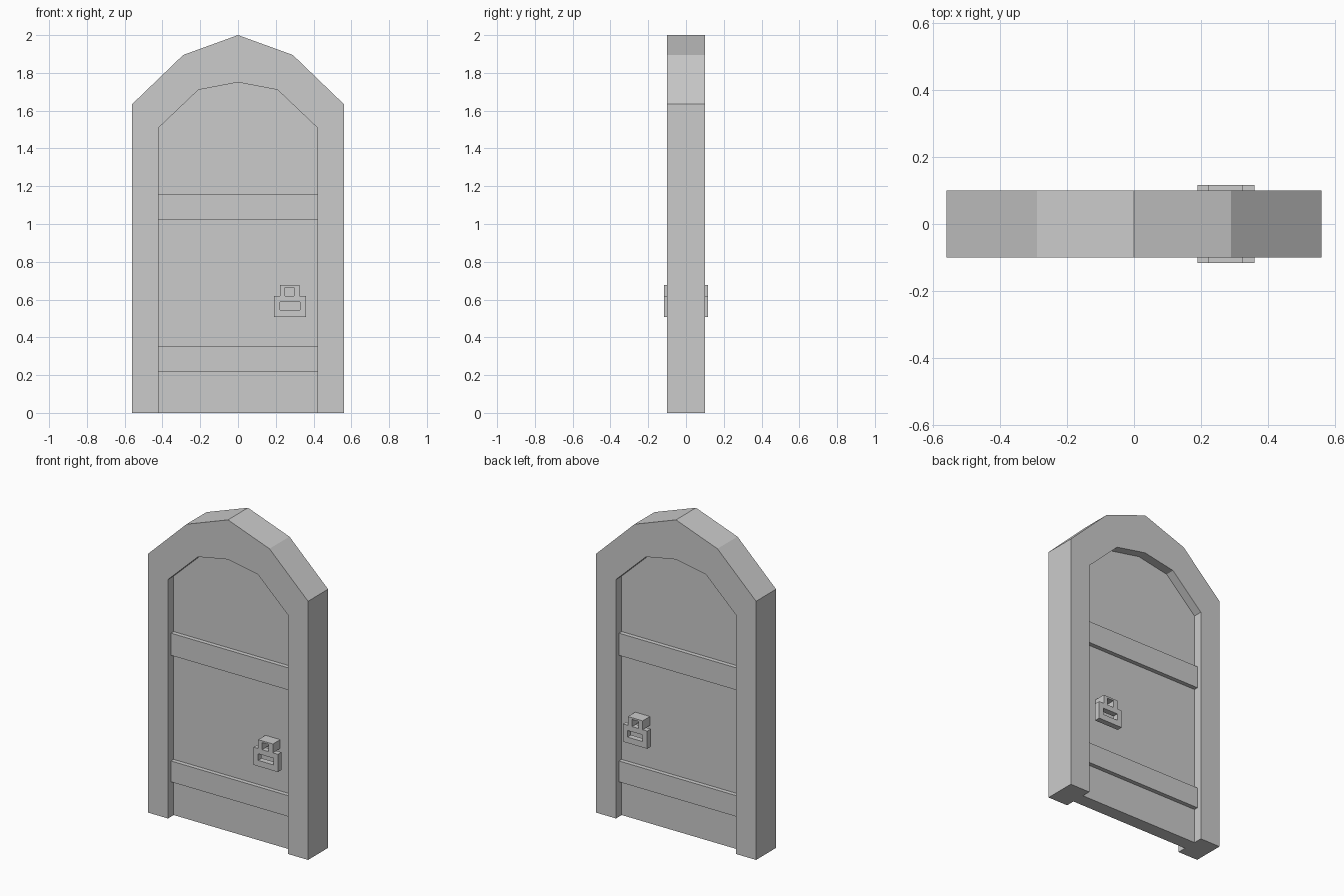
import bpy, bmesh

cube = bpy.data.objects.get("Cube")
if cube:
    bpy.data.objects.remove(cube, do_unlink=True)

grey = bpy.data.materials.new("plain grey")
grey.use_nodes = True
COLOUR = (0.6, 0.6, 0.6, 1)
grey.diffuse_color = COLOUR
grey.node_tree.nodes["Principled BSDF"].inputs["Base Color"].default_value = COLOUR


def mirrored(half):
    """Complete a right-hand outline that ends on the centre line."""
    return half + [(-x, z) for x, z in reversed(half[:-1])]


def slab(name, outline, y0, y1):
    """Extrude an outline in x and z from y0 to y1."""
    bm = bmesh.new()
    face = bm.faces.new([bm.verts.new((x, y0, z)) for x, z in outline])
    new = bmesh.ops.extrude_face_region(bm, geom=[face])["geom"]
    for v in new:
        if isinstance(v, bmesh.types.BMVert):
            v.co.y = y1
    bmesh.ops.recalc_face_normals(bm, faces=bm.faces)
    mesh = bpy.data.meshes.new(name)
    bm.to_mesh(mesh)
    bm.free()
    mesh.materials.append(grey)
    obj = bpy.data.objects.new(name, mesh)
    bpy.context.collection.objects.link(obj)
    return obj


def rect(x0, x1, z0, z1):
    return [(x0, z0), (x1, z0), (x1, z1), (x0, z1)]


def cut(obj, outline):
    """Punch an outline through a part from front to back."""
    cutter = slab(obj.name + "_cutter", outline, -0.3, 0.3)
    cutter.hide_render = True
    cutter.hide_set(True)
    cutter.display_type = 'WIRE'
    mod = obj.modifiers.new("opening", 'BOOLEAN')
    mod.operation = 'DIFFERENCE'
    mod.solver = 'EXACT'
    mod.object = cutter


# Arched frame: one outline going round the outside and back along the opening
outer = mirrored([(0.56, 0), (0.56, 1.635), (0.29, 1.895), (0, 2)])
inner = mirrored([(0.42, 0), (0.42, 1.51), (0.21, 1.71), (0, 1.75)])
slab("frame", outer + inner[::-1], -0.1, 0.1)

# Recessed door leaf and its two cross bands
slab("door", inner, -0.043, 0.043)
for name, z0, z1 in (("lower_band", 0.22, 0.352), ("upper_band", 1.02, 1.16)):
    slab(name, rect(-0.42, 0.42, z0, z1), -0.07, 0.07)

# Handle on each side: a pull ring hung from a bracket
for side, s in (("front", -1), ("back", 1)):
    ring = slab(side + "_handle_ring", rect(0.19, 0.36, 0.508, 0.62), s * 0.08, s * 0.116)
    cut(ring, rect(0.222, 0.328, 0.545, 0.587))
    bracket = [(0.222, 0.62), (0.25, 0.62), (0.25, 0.665), (0.296, 0.665),
               (0.296, 0.62), (0.325, 0.62), (0.325, 0.676), (0.222, 0.676)]
    slab(side + "_handle_bracket", bracket, s * 0.04, s * 0.116)
